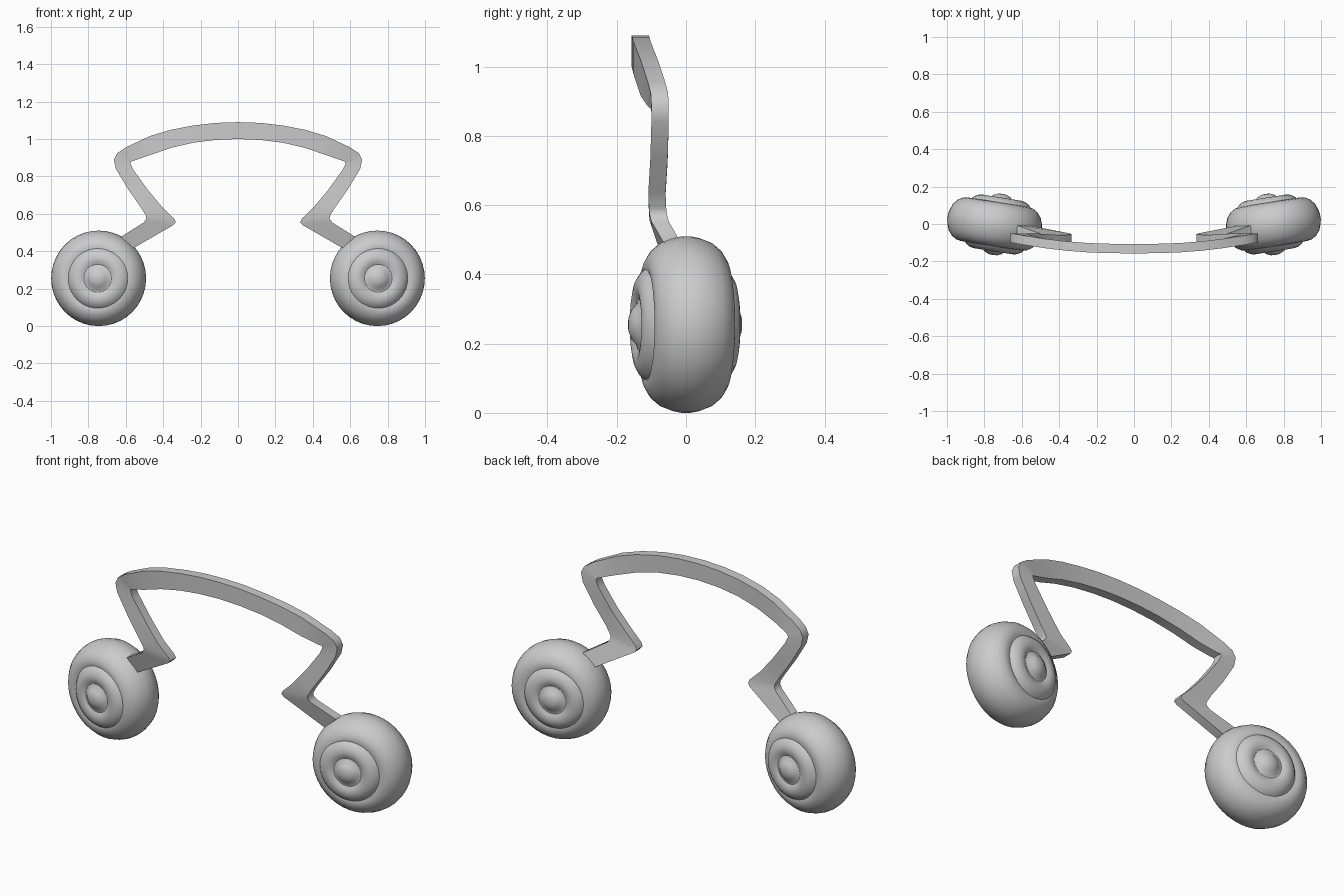
import bpy, bmesh
from math import sin, cos, pi, radians
from mathutils import Matrix, Vector

if "Cube" in bpy.data.objects:
    bpy.data.objects.remove(bpy.data.objects["Cube"])


def finish(name, bm, angle=35):
    bmesh.ops.remove_doubles(bm, verts=bm.verts, dist=0.0005)
    bmesh.ops.recalc_face_normals(bm, faces=bm.faces)
    me = bpy.data.meshes.new(name)
    bm.to_mesh(me)
    bm.free()
    ob = bpy.data.objects.new(name, me)
    bpy.context.collection.objects.link(ob)
    bpy.ops.object.select_all(action='DESELECT')
    bpy.context.view_layer.objects.active = ob
    ob.select_set(True)
    bpy.ops.object.shade_smooth_by_angle(angle=radians(angle))
    return ob


def lathe(name, half, matrix, n=40):
    """Spin a (radius, depth) half profile, mirrored front to back, around y."""
    profile = half + [(r, -t) for r, t in reversed(half)]
    bm = bmesh.new()
    rings = [[bm.verts.new(matrix @ Vector((r * cos(2 * pi * i / n), t, r * sin(2 * pi * i / n))))
              for i in range(n)] if r > 0 else [bm.verts.new(matrix @ Vector((0, t, 0)))]
             for r, t in profile]
    for a, b in zip(rings, rings[1:]):
        for i in range(n):
            j = (i + 1) % n
            if len(a) == 1 and len(b) == 1:
                break
            if len(a) == 1:
                bm.faces.new((a[0], b[i], b[j]))
            elif len(b) == 1:
                bm.faces.new((a[i], b[0], a[j]))
            else:
                bm.faces.new((a[i], b[i], b[j], a[j]))
    return finish(name, bm)


# Wheel: rounded tyre with a stepped side disc and a domed hub cap on both sides
tyre = [(0, 0.10), (0.14, 0.11), (0.165, 0.118), (0.19, 0.113), (0.215, 0.098),
        (0.237, 0.072), (0.25, 0.038), (0.255, 0.012)]
disc = [(0, 0.166), (0.025, 0.163), (0.045, 0.154), (0.064, 0.137), (0.075, 0.135),
        (0.09, 0.142), (0.108, 0.145), (0.13, 0.14), (0.15, 0.128), (0.163, 0.112)]
for side, label in ((1, "right"), (-1, "left")):
    place = (Matrix.Translation((side * 0.745, 0, 0.255))
             @ Matrix.Rotation(side * radians(9), 4, 'Z'))
    lathe(label + "_tyre", tyre, place)
    lathe(label + "_wheel_disc", disc, place @ Matrix.Translation((-side * 0.016, 0, 0)))

# Bent flat bar: outer x, z, inner x, z and depth centre for the right half
stations = [
    (0.00, 1.09, 0.00, 1.00, -0.132), (0.12, 1.086, 0.12, 0.995, -0.131),
    (0.24, 1.072, 0.24, 0.98, -0.127), (0.36, 1.049, 0.36, 0.952, -0.118),
    (0.47, 1.016, 0.47, 0.914, -0.105), (0.60, 0.955, 0.555, 0.885, -0.085),
    (0.645, 0.925, 0.572, 0.879, -0.077), (0.664, 0.89, 0.575, 0.868, -0.075),
    (0.653, 0.84, 0.557, 0.832, -0.075), (0.59, 0.735, 0.48, 0.725, -0.078),
    (0.52, 0.635, 0.40, 0.63, -0.084), (0.492, 0.59, 0.342, 0.575, -0.082),
    (0.49, 0.573, 0.333, 0.555, -0.08), (0.505, 0.553, 0.345, 0.54, -0.075),
    (0.625, 0.478, 0.565, 0.413, -0.032)]
path = [(-a, b, -c, d, y) for a, b, c, d, y in stations[:0:-1]] + stations
bm = bmesh.new()
h = 0.025
loops = [[bm.verts.new(p) for p in ((a, y - h, b), (a, y + h, b), (c, y + h, d), (c, y - h, d))]
         for a, b, c, d, y in path]
for p, q in zip(loops, loops[1:]):
    for i in range(4):
        j = (i + 1) % 4
        bm.faces.new((p[i], p[j], q[j], q[i]))
bm.faces.new(loops[0])
bm.faces.new(loops[-1][::-1])
finish("bent_bar", bm, 50)
